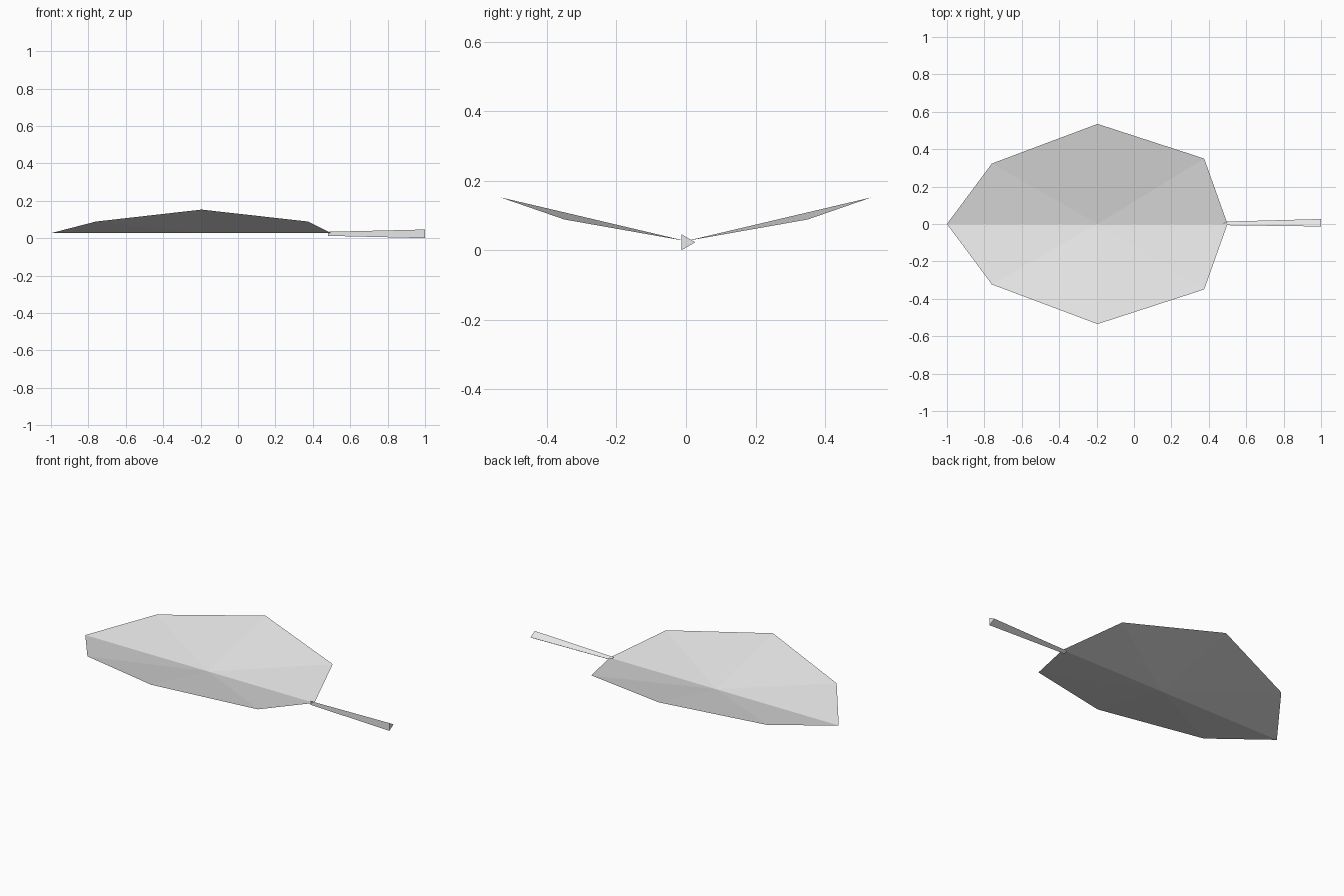
import bpy
import bmesh
from math import radians
from mathutils import Matrix

cube = bpy.data.objects.get("Cube")
if cube:
    bpy.data.objects.remove(cube, do_unlink=True)

# One plain grey for the whole model
grey = bpy.data.materials.new("light grey")
grey.use_nodes = True
colour = (0.8, 0.8, 0.8, 1.0)
grey.diffuse_color = colour
grey.node_tree.nodes["Principled BSDF"].inputs["Base Color"].default_value = colour

RIB_Z = 0.027


def add_object(name, bm):
    mesh = bpy.data.meshes.new(name)
    bm.to_mesh(mesh)
    bm.free()
    mesh.materials.append(grey)
    obj = bpy.data.objects.new(name, mesh)
    bpy.context.collection.objects.link(obj)
    return obj


# Leaf blade: a thin sheet folded along the midrib, both halves raised at the rim
bm = bmesh.new()
base = bm.verts.new((0.5, 0, RIB_Z))
middle = bm.verts.new((-0.195, 0, RIB_Z))
tip = bm.verts.new((-1, 0, RIB_Z))
half_rim = [(0.375, 0.35, 0.089), (-0.195, 0.535, 0.153), (-0.76, 0.323, 0.089)]
for side in (1, -1):
    rim = [base] + [bm.verts.new((x, side * y, z)) for x, y, z in half_rim] + [tip]
    for a, b in zip(rim, rim[1:]):
        bm.faces.new((middle, a, b) if side > 0 else (middle, b, a))
add_object("leaf_blade", bm)

# Stem: three-sided rod that widens away from the blade
start, end = 0.48, 1.0
bm = bmesh.new()
bmesh.ops.create_cone(
    bm, cap_ends=True, segments=3, radius1=0.0125, radius2=0.0266, depth=end - start,
    matrix=Matrix.Translation(((start + end) / 2, 0, 0.0235)) @ Matrix.Rotation(radians(90), 4, "Y"))
add_object("stem", bm)
